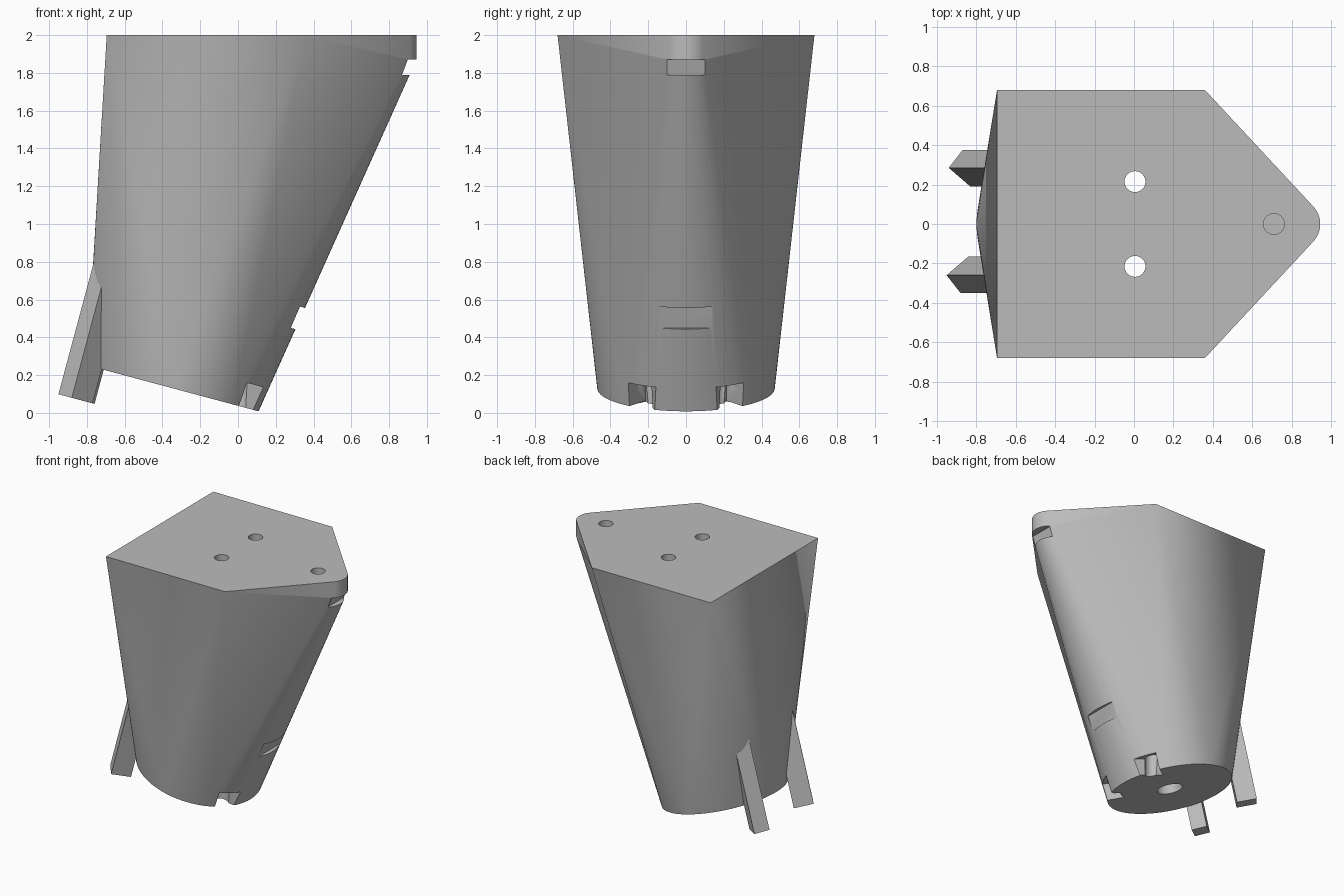
import bpy, bmesh, math
from mathutils import Vector, Matrix

cube = bpy.data.objects.get("Cube")
if cube:
    bpy.data.objects.remove(cube, do_unlink=True)

grey = bpy.data.materials.new("plain grey")
grey.use_nodes = True
grey.diffuse_color = (0.5, 0.5, 0.5, 1)
grey.node_tree.nodes["Principled BSDF"].inputs["Base Color"].default_value = (0.5, 0.5, 0.5, 1)

# Tilted frame of the round lower end
TILT = Matrix.Translation((-0.345, 0, 0.13)) @ Matrix.Rotation(math.radians(15), 4, 'Y')
FLAT = Matrix.Identity(4)
SIDE = Matrix.Rotation(math.radians(90), 4, 'X')


def hull(name, points):
    """Solid convex part around a set of points."""
    bm = bmesh.new()
    for p in points:
        bm.verts.new(p)
    bmesh.ops.convex_hull(bm, input=bm.verts[:])
    bmesh.ops.dissolve_limit(bm, angle_limit=0.002, verts=bm.verts[:], edges=bm.edges[:])
    bmesh.ops.recalc_face_normals(bm, faces=bm.faces[:])
    mesh = bpy.data.meshes.new(name)
    bm.to_mesh(mesh)
    bm.free()
    mesh.materials.append(grey)
    obj = bpy.data.objects.new(name, mesh)
    bpy.context.collection.objects.link(obj)
    return obj


def prism(name, outline, low, high, frame):
    return hull(name, [frame @ Vector((a, b, h)) for a, b in outline for h in (low, high)])


def circle(a, b, radius, count=40):
    return [(a + radius * math.cos(2 * math.pi * i / count),
             b + radius * math.sin(2 * math.pi * i / count)) for i in range(count)]


# Body: round tilted base lofted to a pentagon with a rounded, thick tip
points = [TILT @ Vector((u, v, 0)) for u, v in circle(0, 0, 0.47, 96)]
points += [Vector((x, y, 2)) for x in (-0.695, 0.36) for y in (-0.68, 0.68)]
for i in range(13):
    a = math.radians(-43 + 86 * i / 12)
    points += [Vector((0.815 + 0.13 * math.cos(a), 0.13 * math.sin(a), z)) for z in (1.87, 2)]
body = hull("body", points)

# Cutters: top holes, base hole, rim sockets, front slots
cutters = [prism("tip_hole", circle(0.71, 0, 0.053), 1.7, 2.1, FLAT),
           prism("base_hole", circle(0, 0, 0.095), -0.2, 0.3, TILT),
           prism("upper_slot", [(0.89, 1.87), (0.865, 1.79), (1.1, 1.79), (1.1, 1.87)], -0.1, 0.1, SIDE),
           prism("lower_slot", [(0.322, 0.565), (0.28, 0.45), (0.5, 0.385), (0.5, 0.51)], -0.14, 0.14, SIDE)]
for s in (-1, 1):
    cutters.append(prism("through_hole", circle(0.005, s * 0.215, 0.053), -0.2, 2.1, FLAT))
    cutters.append(prism("rim_socket", [(0.257, s * 0.215), (0.42, s * 0.345), (0.55, s * 0.135)],
                         -0.2, 0.13, TILT))

bpy.context.view_layer.objects.active = body
for cutter in cutters:
    cutter.hide_render = True
    mod = body.modifiers.new(cutter.name, 'BOOLEAN')
    mod.operation = 'DIFFERENCE'
    mod.solver = 'EXACT'
    mod.object = cutter
    bpy.ops.object.modifier_apply(modifier=mod.name)
    bpy.data.objects.remove(cutter, do_unlink=True)

bpy.ops.object.select_all(action='DESELECT')
body.select_set(True)
bpy.ops.object.shade_smooth_by_angle(angle=math.radians(30))

# Legs: slanted blocks sinking into the back of the body
section = [(-0.577, 0.26), (-0.504, 0.35), (-0.39, 0.255), (-0.463, 0.165)]
for name, s, du, dv in (("right_leg", -1, 0, 0), ("left_leg", 1, 0.011, 0.025)):
    prism(name, [(u + du, s * v + dv) for u, v in section], -0.187, 0.9, TILT)
